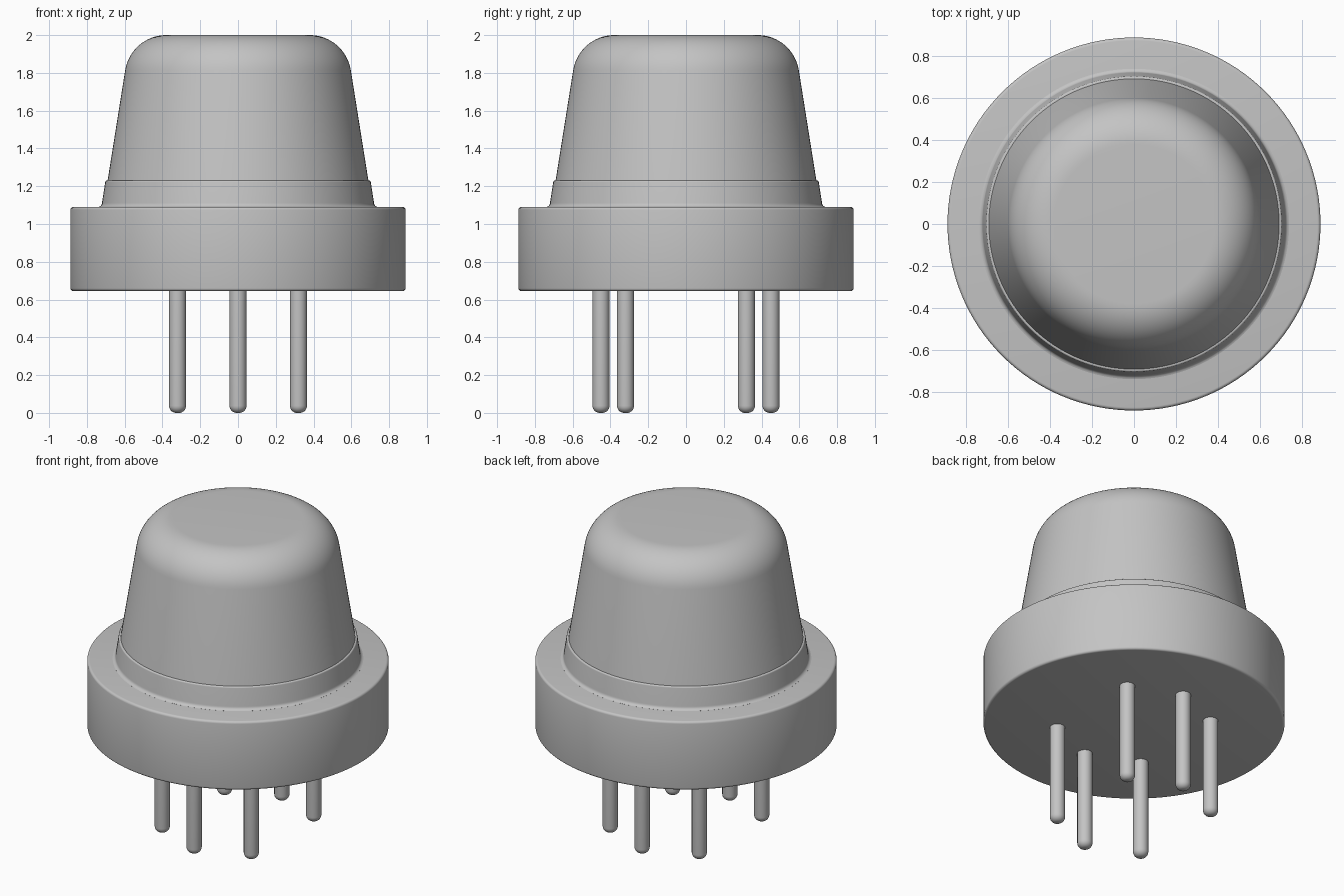
import bpy, math

cube = bpy.data.objects.get("Cube")
if cube:
    bpy.data.objects.remove(cube, do_unlink=True)

grey = bpy.data.materials.new("plain_grey")
grey.use_nodes = True
colour = (0.55, 0.55, 0.55, 1)
grey.diffuse_color = colour
grey.node_tree.nodes["Principled BSDF"].inputs["Base Color"].default_value = colour


def arc(cx, cz, radius, start, end, steps):
    """Points (radius, height) along a circular arc, angles in degrees."""
    angles = [math.radians(start + (end - start) * i / steps) for i in range(steps + 1)]
    return [(cx + radius * math.cos(a), cz + radius * math.sin(a)) for a in angles]


def lathe(name, profile, sides, location=(0, 0, 0)):
    """Turn an upward profile around z, closing both ends with flat caps."""
    verts, faces = [], []
    for r, z in profile:
        for i in range(sides):
            a = math.tau * i / sides
            verts.append((r * math.cos(a), r * math.sin(a), z))
    for k in range(len(profile) - 1):
        for i in range(sides):
            j = (i + 1) % sides
            low, high = k * sides, (k + 1) * sides
            faces.append((low + i, low + j, high + j, high + i))
    faces.append(tuple(reversed(range(sides))))
    faces.append(tuple(range(len(verts) - sides, len(verts))))
    mesh = bpy.data.meshes.new(name)
    mesh.from_pydata(verts, [], faces)
    mesh.materials.append(grey)
    obj = bpy.data.objects.new(name, mesh)
    obj.location = location
    bpy.context.collection.objects.link(obj)
    bpy.ops.object.select_all(action="DESELECT")
    obj.select_set(True)
    bpy.context.view_layer.objects.active = obj
    bpy.ops.object.shade_smooth_by_angle(angle=math.radians(30))
    return obj


# Broad base with softened rims
edge = 0.015
base = arc(0.887 - edge, 0.645 + edge, edge, -90, 0, 4)
base += arc(0.887 - edge, 1.09 - edge, edge, 0, 90, 4)
lathe("base", base, 128)

# Collar flaring out where it meets the base
collar = [(0.737, 1.085)] + arc(0.742, 1.112, 0.022, 260, 180, 5)
collar += [(0.703, 1.222)] + arc(0.695, 1.222, 0.008, 20, 90, 3)
lathe("collar", collar, 128)

# Tapered cap with a large rounded shoulder
cap = [(0.692, 1.22)] + arc(0.38, 1.78, 0.22, 9, 90, 16)
lathe("cap", cap, 128)

# Six pins with rounded tips
pin = arc(0.007, 0.038, 0.038, -90, 0, 8) + [(0.045, 0.66)]
spots = [(x, y * side) for side in (-1, 1) for x, y in ((-0.32, 0.32), (0, 0.45), (0.32, 0.32))]
for number, (x, y) in enumerate(spots, 1):
    lathe(f"pin_{number}", pin, 32, (x, y, 0))
